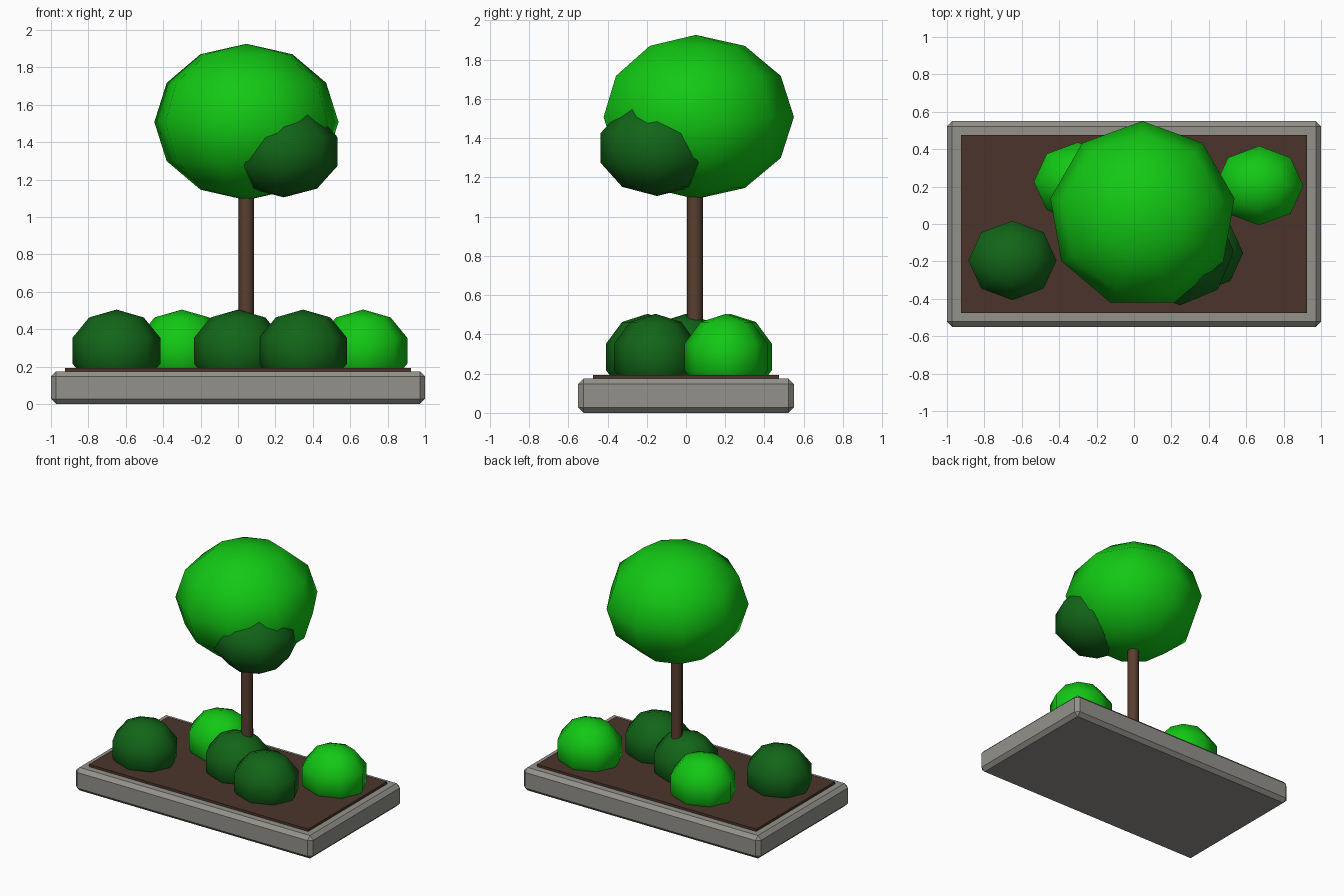
import bpy, math

if "Cube" in bpy.data.objects:
    bpy.data.objects.remove(bpy.data.objects["Cube"])


def material(name, rgb):
    m = bpy.data.materials.new(name)
    m.diffuse_color = (*rgb, 1)
    m.use_nodes = True
    m.node_tree.nodes["Principled BSDF"].inputs["Base Color"].default_value = m.diffuse_color
    return m


LIGHT = material("light_leaves", (0.006, 0.58, 0.007))
DARK = material("dark_leaves", (0.006, 0.13, 0.009))
SOIL = material("soil", (0.07, 0.036, 0.024))
BARK = material("bark", (0.10, 0.05, 0.03))
STONE = material("stone", (0.29, 0.285, 0.26))


def finish(name, mat):
    ob = bpy.context.object
    ob.name = name
    ob.data.materials.append(mat)
    return ob


def box(name, size, z, mat, bevel=0):
    bpy.ops.mesh.primitive_cube_add(size=1, location=(0, 0, z))
    ob = finish(name, mat)
    ob.scale = size
    bpy.ops.object.transform_apply(location=False, rotation=False, scale=True)
    if bevel:
        mod = ob.modifiers.new("chamfer", 'BEVEL')
        mod.width = bevel
        mod.segments = 1


def leaf_ball(name, center, radii, segments, rings, mat, turn=0):
    bpy.ops.mesh.primitive_uv_sphere_add(segments=segments, ring_count=rings,
                                         radius=1, location=center)
    ob = finish(name, mat)
    # turn the first meridian to face +y, before scaling
    v = max(ob.data.vertices, key=lambda p: p.co.y)
    ob.rotation_euler.z = math.pi / 2 - math.atan2(v.co.y, v.co.x)
    bpy.ops.object.transform_apply(location=False, rotation=True, scale=False)
    ob.scale = radii
    bpy.ops.object.transform_apply(location=False, rotation=False, scale=True)
    bpy.ops.object.shade_smooth()


# planter and soil
box("planter_base", (2, 1.1, 0.175), 0.0875, STONE, 0.028)
box("soil_bed", (1.85, 0.95, 0.05), 0.168, SOIL)

# tree
bpy.ops.mesh.primitive_cylinder_add(vertices=8, radius=0.041, depth=1.1,
                                    location=(0.045, 0.045, 0.72))
finish("trunk", BARK)
bpy.ops.object.shade_smooth_by_angle(angle=math.radians(50))
leaf_ball("canopy", (0.045, 0.05, 1.508), (0.5, 0.5, 0.418), 9, 6, LIGHT)
leaf_ball("canopy_clump", (0.245, -0.147, 1.35), (0.303, 0.303, 0.245), 8, 5, DARK)

# bushes
for i, (x, y, mat) in enumerate([(-0.65, -0.195, DARK), (-0.3, 0.225, LIGHT),
                                 (0, 0, DARK), (0.348, -0.155, DARK),
                                 (0.67, 0.205, LIGHT)]):
    leaf_ball(f"bush_{i + 1}", (x, y, 0.285), (0.248, 0.223, 0.22), 8, 5, mat)
